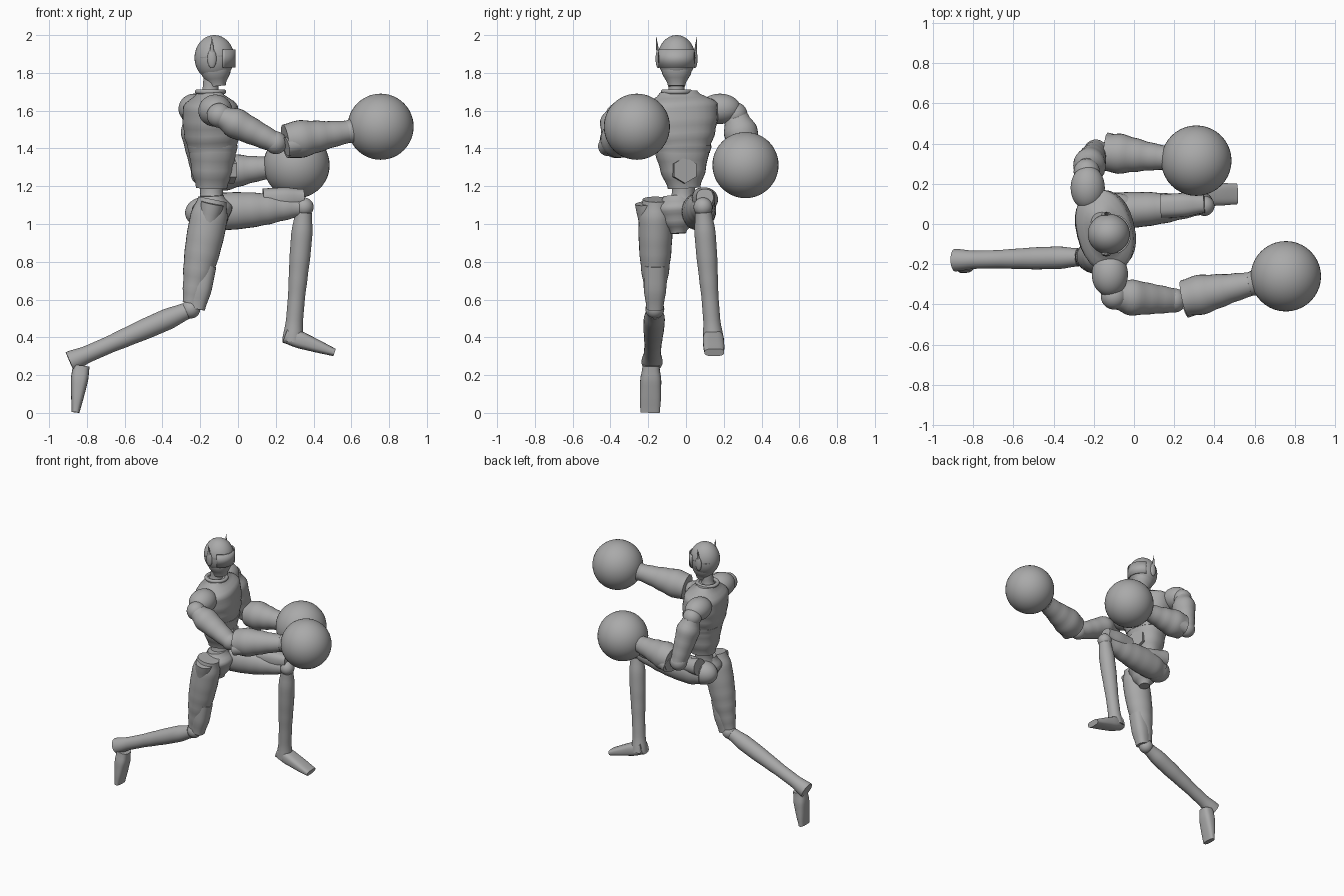
import bpy, bmesh, math
from mathutils import Vector

cube = bpy.data.objects.get("Cube")
if cube:
    bpy.data.objects.remove(cube, do_unlink=True)

grey = bpy.data.materials.new("mid grey")
grey.use_nodes = True
grey.diffuse_color = (.4, .4, .4, 1)
grey.node_tree.nodes["Principled BSDF"].inputs["Base Color"].default_value = grey.diffuse_color

SIDES = 28
STEPS = 4
TWIST = Vector((-.24, .97, 0))  # the chest turns a little toward its left


def finish(ob, name):
    ob.name = name
    ob.data.materials.clear()
    ob.data.materials.append(grey)
    bpy.ops.object.select_all(action='DESELECT')
    ob.select_set(True)
    bpy.context.view_layer.objects.active = ob
    bpy.ops.object.shade_smooth_by_angle(angle=math.radians(40))
    return ob


def ellipsoid(name, centre, size):
    bpy.ops.mesh.primitive_uv_sphere_add(segments=40, ring_count=24, radius=1, location=centre)
    ob = bpy.context.object
    ob.scale = size
    return finish(ob, name)


def ball(name, centre, radius):
    return ellipsoid(name, centre, Vector.Fill(3, radius))


def limb(name, start, end, radii, flat=(1, 1), side=Vector((0, 1, 0)), power=1):
    """Rounded rod from start to end: evenly spaced radii, flat is depth over width."""
    start, end = Vector(start), Vector(end)
    axis = (end - start).normalized()
    across = (side - axis * side.dot(axis)).normalized()
    depth = across.cross(axis)
    bm = bmesh.new()
    loops = []
    spans = len(radii) - 1
    for i in range(spans * STEPS + 1):
        span = min(i // STEPS, spans - 1)
        blend = i / STEPS - span
        blend = blend * blend * (3 - 2 * blend)
        radius = radii[span] + (radii[span + 1] - radii[span]) * blend
        along = i / (spans * STEPS)
        ratio = flat[0] + (flat[1] - flat[0]) * along
        centre = start.lerp(end, along)
        loop = []
        for k in range(SIDES):
            angle = math.tau * k / SIDES
            c, s = (math.copysign(abs(f(angle)) ** power, f(angle)) for f in (math.cos, math.sin))
            loop.append(bm.verts.new(centre + radius * (across * c + depth * s * ratio)))
        loops.append(loop)
    for lower, upper in zip(loops, loops[1:]):
        for k in range(SIDES):
            n = (k + 1) % SIDES
            bm.faces.new((lower[k], lower[n], upper[n], upper[k]))
    bm.faces.new(loops[0])
    bm.faces.new(loops[-1])
    bmesh.ops.recalc_face_normals(bm, faces=bm.faces)
    mesh = bpy.data.meshes.new(name)
    bm.to_mesh(mesh)
    bm.free()
    ob = bpy.data.objects.new(name, mesh)
    bpy.context.collection.objects.link(ob)
    return finish(ob, name)


def arm(label, shoulder, elbow, glove, outward):
    shoulder, elbow, glove = Vector(shoulder), Vector(elbow), Vector(glove)
    ball(label + "_shoulder_ball", shoulder, .065)
    limb(label + "_upper_arm", shoulder.lerp(elbow, .05), elbow,
         (.065, .09, .08, .07, .06), (.9, .9))
    ball(label + "_elbow", elbow, .06)
    limb(label + "_forearm", elbow.lerp(glove, .09), elbow.lerp(glove, .68),
         (.09, .1, .085, .07, .06))
    limb(label + "_wrist_cuff", elbow.lerp(glove, .64), elbow.lerp(glove, .84),
         (.055, .065, .1))
    guard = Vector((0, outward * .05, -.03))
    limb(label + "_elbow_guard", elbow.lerp(glove, .1) + guard,
         elbow.lerp(glove, .5) + guard / 2, (.05, .05, .03))
    ball(label + "_glove", glove, .175)


def leg(label, hip, knee, ankle, heel, toe, hip_offset, knee_offset):
    hip, knee, ankle = Vector(hip), Vector(knee), Vector(ankle)
    hip_offset, knee_offset = Vector(hip_offset), Vector(knee_offset)
    limb(label + "_thigh", hip, hip.lerp(knee, .95),
         (.07, .09, .09, .085, .075, .06, .045), (1.1, 1.1))
    limb(label + "_hip_guard", hip + hip_offset, hip.lerp(knee, .4) + hip_offset / 2,
         (.06, .05, .03))
    limb(label + "_knee_guard", hip.lerp(knee, .6) + knee_offset, knee + knee_offset,
         (.06, .06, .045), power=.8)
    ball(label + "_knee", knee, .05)
    limb(label + "_shin", knee.lerp(ankle, .04), ankle,
         (.045, .056, .055, .05, .045, .045, .056))
    limb(label + "_foot", heel, toe, (.045, .056, .056, .052), (1, .4), power=.7)


# Head, with visor, ear pads and antennas
ellipsoid("head", (-.125, -.05, 1.88), (.105, .1, .12))
limb("jaw", (-.11, -.05, 1.73), (-.125, -.05, 1.89), (.045, .08, .1), power=.9)
limb("neck", (-.15, -.05, 1.66), (-.14, -.05, 1.78), (.055, .042, .042))
bpy.ops.mesh.primitive_cylinder_add(vertices=48, radius=1, depth=1, location=(-.12, -.05, 1.875))
visor = bpy.context.object
visor.scale = (.106, .104, .095)
bm = bmesh.new()
bm.from_mesh(visor.data)
bmesh.ops.delete(bm, geom=[v for v in bm.verts if v.co.x < .3], context='VERTS')
bm.to_mesh(visor.data)
bm.free()
visor.modifiers.new("thickness", 'SOLIDIFY').thickness = .08
finish(visor, "visor")
for label, outward in (("right", -1), ("left", 1)):
    ear = Vector((-.138, -.05 + outward * .097, 1.875))
    ellipsoid(label + "_ear_pad", ear, (.024, .014, .05))
    limb(label + "_antenna", ear, ear + Vector((0, outward * .01, .115)), (.01, .006, .001), (2, 1))

# Torso
limb("chest", (-.135, -.02, 1.4), (-.15, -.04, 1.7), (.15, .18, .2, .205, .1),
     (.84, .6), TWIST, .85)
limb("chest_band", (-.135, -.02, 1.375), (-.135, -.02, 1.415), (.145, .155), (.84, .84), TWIST, .85)
limb("abdomen", (-.14, -.01, 1.19), (-.135, -.02, 1.385), (.085, .12, .143), (.95, .84), TWIST, .85)
limb("waist", (-.14, -.02, 1.08), (-.14, -.01, 1.24), (.08, .06, .065))
bpy.ops.mesh.primitive_cylinder_add(vertices=6, radius=.07, depth=.05, location=(-.045, -.01, 1.285),
                                    rotation=TWIST.cross((0, 0, 1)).to_track_quat('Z', 'Y').to_euler())
finish(bpy.context.object, "belly_plate")
bpy.ops.mesh.primitive_torus_add(major_radius=.07, minor_radius=.013, location=(-.146, -.05, 1.7))
finish(bpy.context.object, "collar")
ellipsoid("right_shoulder", (-.12, -.25, 1.6), (.09, .11, .085))
ellipsoid("left_shoulder", (-.23, .18, 1.61), (.085, .11, .08))

# Pelvis
limb("pelvis", (-.13, -.04, .95), (-.14, -.05, 1.15), (.04, .09, .12, .07), (.9, .9))
ellipsoid("left_buttock", (-.17, .04, 1.06), (.11, .085, .085))

# Right arm punches forward, left arm bends at the waist
arm("right", (-.1, -.36, 1.575), (.2, -.38, 1.43), (.755, -.26, 1.515), -1)
arm("left", (-.235, .26, 1.58), (-.19, .36, 1.265), (.31, .315, 1.312), 1)

# Right leg trails on its toes, left knee is raised in front
leg("right", (-.135, -.16, 1.13), (-.25, -.165, .55), (-.89, -.18, .27),
    (-.83, -.185, .25), (-.86, -.19, .003), (0, -.05, -.02), (.03, 0, 0))
leg("left", (-.19, .06, 1.06), (.35, .09, 1.09), (.29, .145, .38),
    (.25, .142, .415), (.51, .15, .32), (0, .05, .07), (0, .01, .05))
